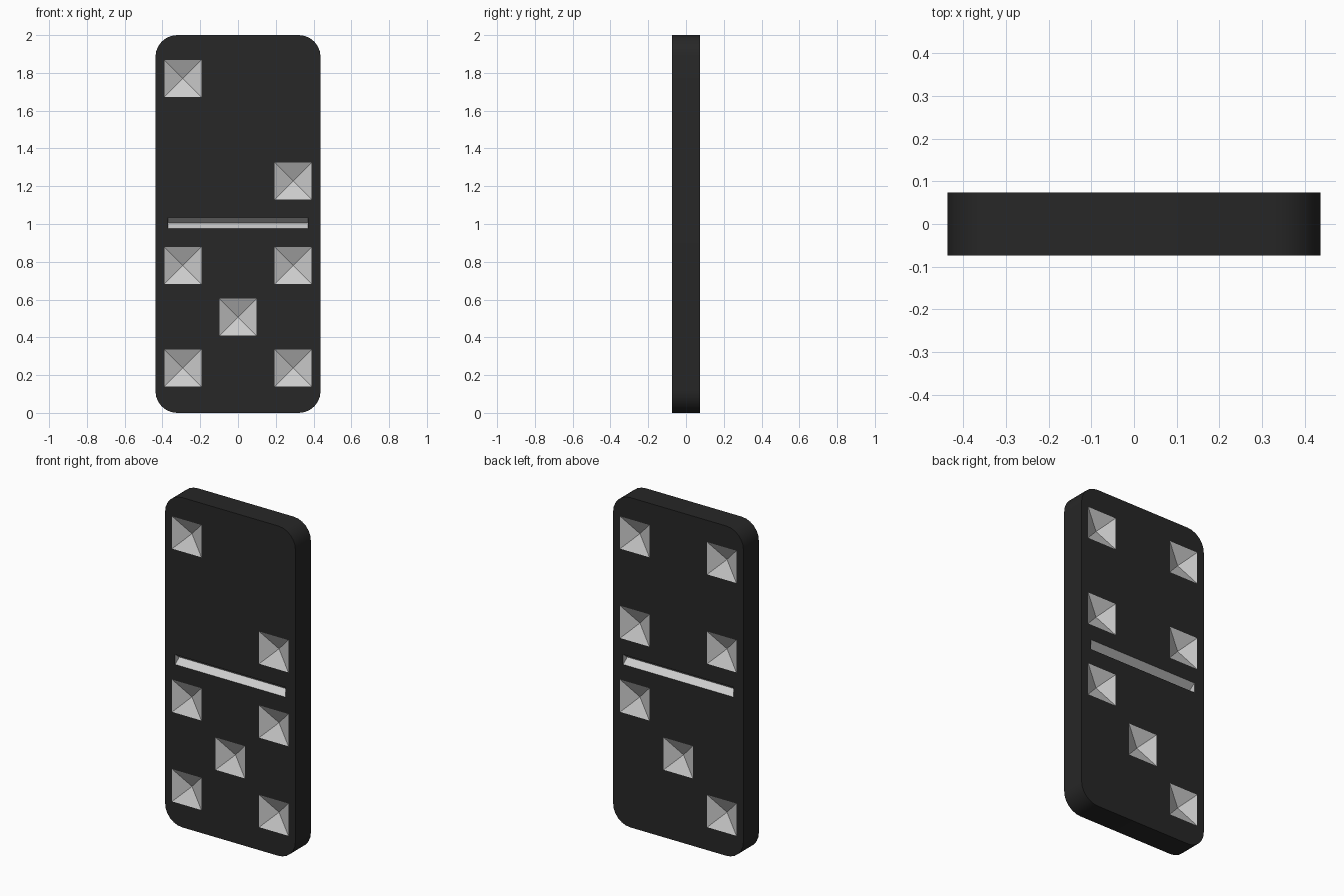
import bpy, bmesh, math
from mathutils import Vector

if "Cube" in bpy.data.objects:
    bpy.data.objects.remove(bpy.data.objects["Cube"])

W, H, T, R = 0.437, 1.0, 0.074, 0.115   # half width, half height, half thickness, corner radius
PIP, PIP_DEPTH = 0.098, 0.05
BAR_X, BAR_Z, BAR_DEPTH = 0.37, 0.03, 0.04


def material(name, v):
    m = bpy.data.materials.new(name)
    m.diffuse_color = (v, v, v, 1)
    m.use_nodes = True
    m.node_tree.nodes["Principled BSDF"].inputs["Base Color"].default_value = m.diffuse_color
    return m


def make_object(name, bm):
    bmesh.ops.recalc_face_normals(bm, faces=bm.faces)
    me = bpy.data.meshes.new(name)
    bm.to_mesh(me)
    bm.free()
    ob = bpy.data.objects.new(name, me)
    bpy.context.collection.objects.link(ob)
    return ob


# Tile body: rounded rectangle pushed through its thickness
bm = bmesh.new()
ring = []
SEG = 6
for k, (sx, sz) in enumerate([(1, 1), (-1, 1), (-1, -1), (1, -1)]):
    for i in range(SEG + 1):
        a = math.pi / 2 * (k + i / SEG)
        ring.append(bm.verts.new((sx * (W - R) + R * math.cos(a), -T,
                                  H + sz * (H - R) + R * math.sin(a))))
face = bm.faces.new(ring)
ext = bmesh.ops.extrude_face_region(bm, geom=[face])
bmesh.ops.translate(bm, vec=(0, 2 * T, 0),
                    verts=[v for v in ext["geom"] if isinstance(v, bmesh.types.BMVert)])
tile = make_object("domino_tile", bm)


# Cutters: side is -1 for the front and 1 for the back; they overshoot the surface slightly
def hull(bm, pts):
    verts = [bm.verts.new(p) for p in pts]
    bmesh.ops.convex_hull(bm, input=verts)


def pip(bm, side, x, z):
    k, h = 1.2, PIP * 1.2
    base = side * (T + PIP_DEPTH * (k - 1))
    hull(bm, [(x, side * (T - PIP_DEPTH), z)] +
         [(x + a * h, base, z + b * h) for a in (-1, 1) for b in (-1, 1)])


def bar(bm, side):
    k, z = 1.2, 1.005
    base = side * (T + BAR_DEPTH * (k - 1))
    hull(bm, [(a * BAR_X, y, z + dz) for a in (-1, 1)
              for y, dz in ((side * (T - BAR_DEPTH), 0), (base, BAR_Z * k), (base, -BAR_Z * k))])


X = 0.292
TOP_HI, TOP_LO, MID_HI, MID, MID_LO = 1.77, 1.228, 0.78, 0.507, 0.237
front = [(-X, TOP_HI), (X, TOP_LO), (-X, MID_HI), (X, MID_HI), (0, MID), (-X, MID_LO), (X, MID_LO)]
back = [(-X, TOP_HI), (X, TOP_HI), (-X, TOP_LO), (X, TOP_LO), (X, MID_HI), (0, MID), (-X, MID_LO)]

bm = bmesh.new()
for side, spots in ((-1, front), (1, back)):
    bar(bm, side)
    for x, z in spots:
        pip(bm, side, x, z)
cutter = make_object("recess_cutter", bm)
cutter.hide_render = True

# Carve the recesses
mod = tile.modifiers.new("recesses", "BOOLEAN")
mod.operation = 'DIFFERENCE'
mod.solver = 'EXACT'
mod.object = cutter
bpy.context.view_layer.objects.active = tile
tile.select_set(True)
bpy.ops.object.modifier_apply(modifier=mod.name)
bpy.data.objects.remove(cutter)

# Black tile, pale recesses
tile.data.materials.clear()
tile.data.materials.append(material("black", 0.02))
tile.data.materials.append(material("pale", 0.8))
for p in tile.data.polygons:
    inner = abs(p.center.y) < T - 0.001 and abs(p.center.x) < BAR_X + 0.03 and 0.1 < p.center.z < 1.9
    p.material_index = 1 if inner else 0

cutter = None
bpy.ops.object.select_all(action='DESELECT')
tile.select_set(True)
bpy.ops.object.shade_smooth_by_angle(angle=math.radians(20))
